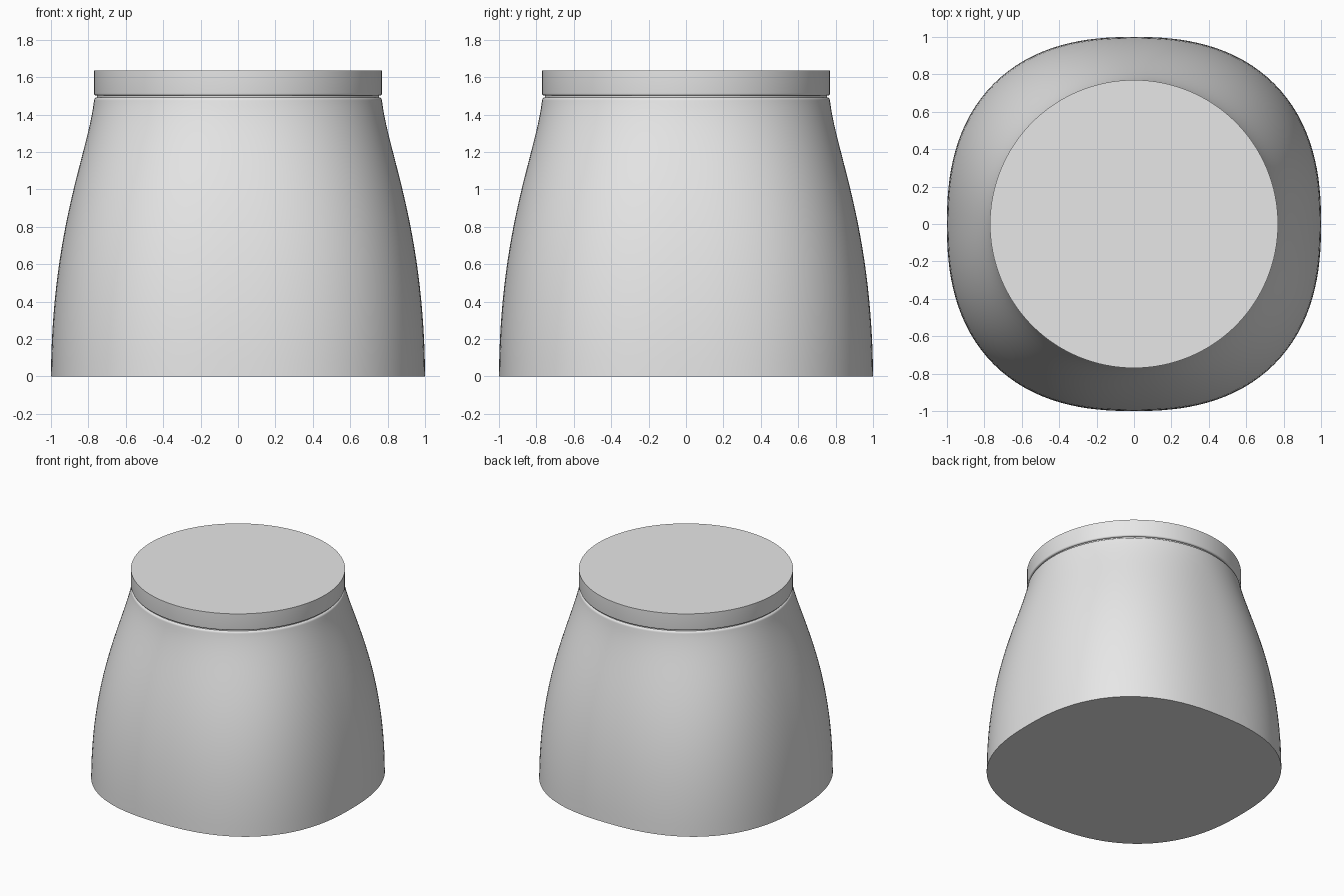
import bpy, bmesh, math
from mathutils import Vector
from mathutils.geometry import interpolate_bezier

old = bpy.data.objects.get("Cube")
if old:
    bpy.data.objects.remove(old, do_unlink=True)

SEGMENTS = 128
NECK_R, NECK_Z, TOP_Z = 0.77, 1.475, 1.635

grey = bpy.data.materials.new("light_grey")
grey.use_nodes = True
grey.diffuse_color = (0.8, 0.8, 0.8, 1)
grey.node_tree.nodes["Principled BSDF"].inputs["Base Color"].default_value = (0.8, 0.8, 0.8, 1)


def ring_points(radius, z, power):
    """Superellipse ring: power 2 is a circle, higher is squarer."""
    for i in range(SEGMENTS):
        a = math.tau * i / SEGMENTS
        c, s = math.cos(a), math.sin(a)
        r = radius / (abs(c) ** power + abs(s) ** power) ** (1 / power)
        yield Vector((r * c, r * s, z))


def loft(name, rings):
    """Skin a stack of (radius, z, power) rings and cap both ends."""
    bm = bmesh.new()
    loops = [[bm.verts.new(p) for p in ring_points(*ring)] for ring in rings]
    for low, high in zip(loops, loops[1:]):
        for i in range(SEGMENTS):
            j = (i + 1) % SEGMENTS
            bm.faces.new((low[i], low[j], high[j], high[i]))
    bm.faces.new(loops[0][::-1])
    bm.faces.new(loops[-1])
    mesh = bpy.data.meshes.new(name)
    bm.to_mesh(mesh)
    bm.free()
    mesh.materials.append(grey)
    obj = bpy.data.objects.new(name, mesh)
    bpy.context.collection.objects.link(obj)
    bpy.ops.object.select_all(action='DESELECT')
    obj.select_set(True)
    bpy.context.view_layer.objects.active = obj
    bpy.ops.object.shade_smooth_by_angle(angle=math.radians(40))
    return obj


def round_edge(radius, z, size, direction):
    """Quarter-round rings turning inward from the wall; direction is up or down."""
    angles = [math.pi / 2 * k / 5 for k in range(6)]
    return [(radius - size * (1 - math.cos(a)), z + direction * size * math.sin(a), 2)
            for a in angles]


# Flared body: rounded square at the foot, circle at the neck
side = interpolate_bezier(Vector((1, 0, 0)), Vector((0.995, 0, 0.8)),
                          Vector((0.8, 0, 1.2)), Vector((NECK_R, 0, NECK_Z)), 28)
body = [(p.x, p.z, 2 + 0.41 * (1 - (p.z / NECK_Z) ** 3)) for p in side]
loft("flared_body", body + round_edge(NECK_R, NECK_Z, 0.018, 1)[1:])

# Narrow core seen in the groove
loft("groove_core", [(0.755, 1.48, 2), (0.755, 1.52, 2)])

# Round collar with a softened lower edge and a crisp top
loft("top_collar", round_edge(NECK_R, 1.513, 0.012, -1)[::-1] + [(NECK_R, TOP_Z, 2)])
